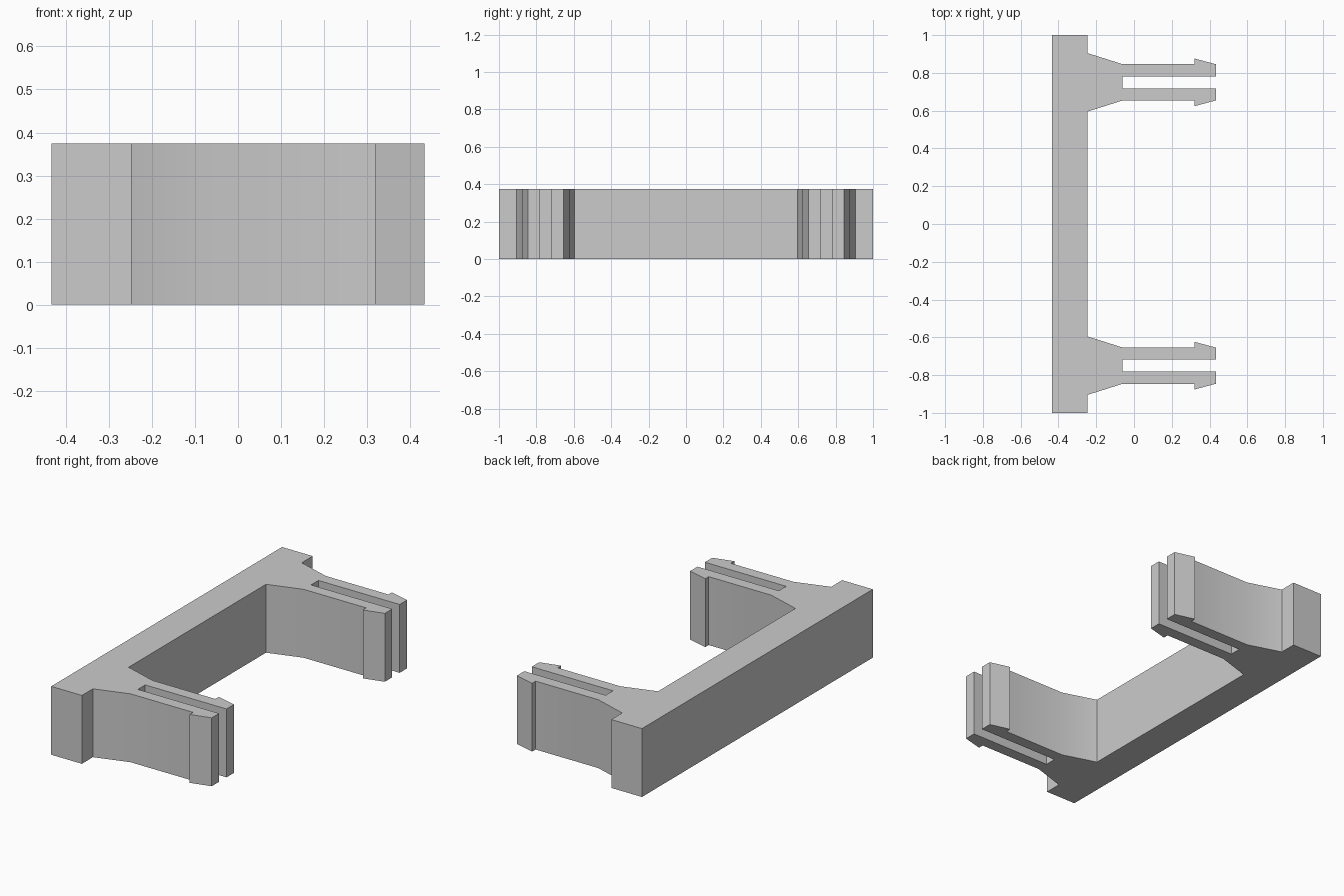
import bpy
import bmesh

HEIGHT = 0.375
CLIP_Y = 0.75          # centre line of each clip
BACK, FACE, TIP = -0.433, -0.247, 0.433

cube = bpy.data.objects.get("Cube")
if cube:
    bpy.data.objects.remove(cube, do_unlink=True)

# Plain grey plastic
grey = bpy.data.materials.new("grey plastic")
grey.use_nodes = True
colour = (0.6, 0.6, 0.6, 1.0)
grey.diffuse_color = colour
grey.node_tree.nodes["Principled BSDF"].inputs["Base Color"].default_value = colour

# Half of one clip: flared root, prong, barbed tip, slot (x, offset from clip centre)
half_clip = [(FACE, 0.155), (-0.06, 0.096), (0.32, 0.096), (0.32, 0.126),
             (TIP, 0.096), (TIP, 0.032), (-0.06, 0.032)]
clip = [(x, CLIP_Y - d) for x, d in half_clip]
clip += [(x, CLIP_Y + d) for x, d in reversed(half_clip)]

# Outline of the upper half, then its mirror image across y = 0
upper = clip + [(FACE, 1.0), (BACK, 1.0)]
outline = upper + [(x, -y) for x, y in reversed(upper)]

# Extrude the outline into the bracket
bm = bmesh.new()
base = bm.faces.new([bm.verts.new((x, y, 0)) for x, y in outline])
top = bmesh.ops.extrude_face_region(bm, geom=[base], use_keep_orig=True)["geom"]
bmesh.ops.translate(bm, vec=(0, 0, HEIGHT),
                    verts=[v for v in top if isinstance(v, bmesh.types.BMVert)])
bmesh.ops.recalc_face_normals(bm, faces=bm.faces)
mesh = bpy.data.meshes.new("clip_bracket")
bm.to_mesh(mesh)
bm.free()
mesh.materials.append(grey)

bracket = bpy.data.objects.new("clip_bracket", mesh)
bpy.context.collection.objects.link(bracket)
bpy.ops.object.select_all(action="DESELECT")
bracket.select_set(True)
bpy.context.view_layer.objects.active = bracket
bpy.ops.object.shade_smooth_by_angle(angle=0.52)
